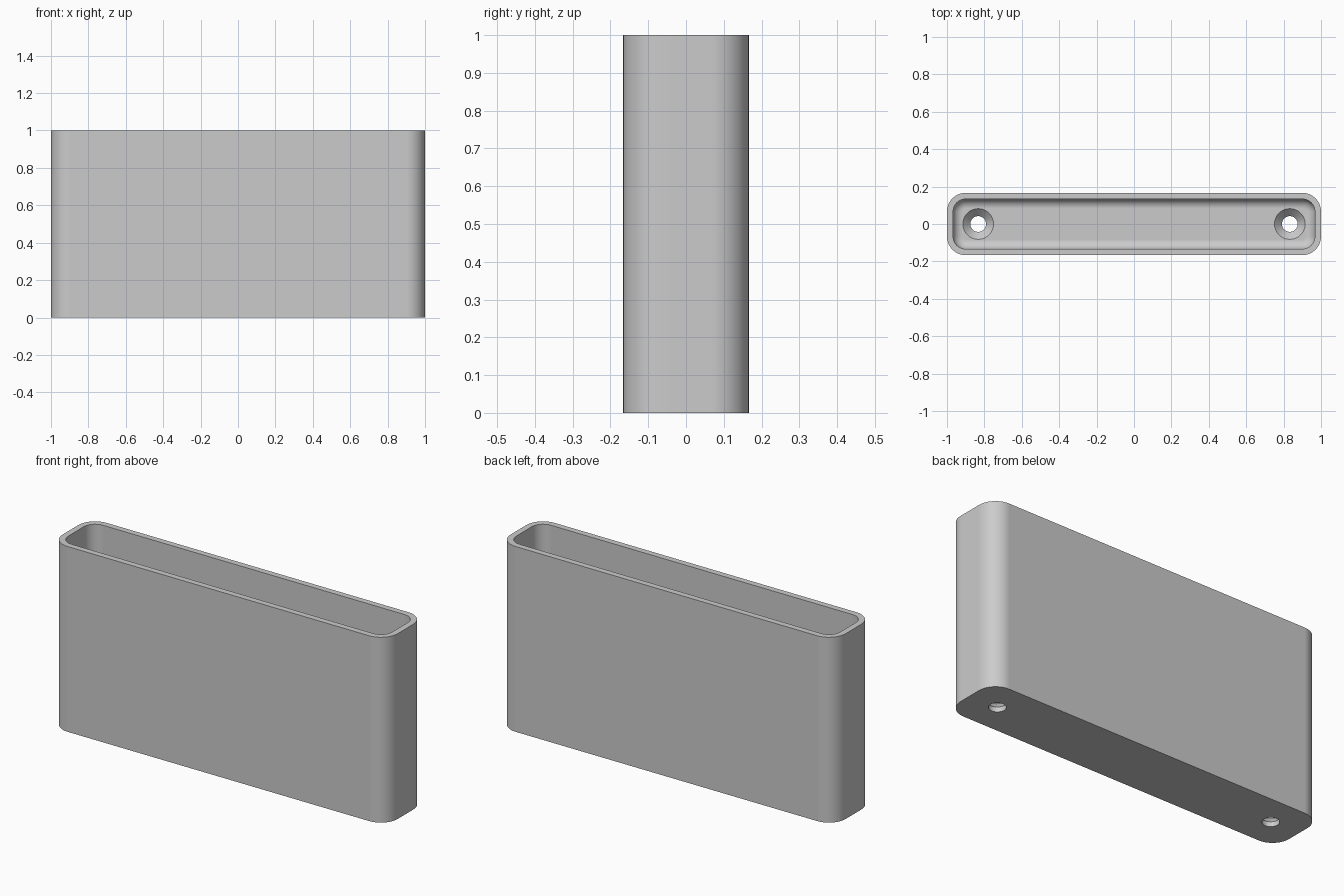
import bpy, bmesh
from math import sin, cos, pi

if "Cube" in bpy.data.objects:
    bpy.data.objects.remove(bpy.data.objects["Cube"], do_unlink=True)

HX, HY, HEIGHT = 1.0, 1 / 6, 1.0       # outer half sizes and height
WALL, FLOOR = 0.033, 0.067
CORNER, FILLET = 0.1, 0.05
STEPS = 10

grey = bpy.data.materials.new("plain grey")
grey.use_nodes = True
grey.diffuse_color = (0.6, 0.6, 0.6, 1)
grey.node_tree.nodes["Principled BSDF"].inputs["Base Color"].default_value = (0.6, 0.6, 0.6, 1)


def make_object(name, bm):
    bmesh.ops.recalc_face_normals(bm, faces=bm.faces)
    mesh = bpy.data.meshes.new(name)
    bm.to_mesh(mesh)
    bm.free()
    mesh.materials.append(grey)
    obj = bpy.data.objects.new(name, mesh)
    bpy.context.collection.objects.link(obj)
    return obj


def loft(name, rings):
    """Skin a list of closed rings and cap both ends."""
    bm = bmesh.new()
    loops = [[bm.verts.new(p) for p in ring] for ring in rings]
    for a, b in zip(loops, loops[1:]):
        for i in range(len(a)):
            j = (i + 1) % len(a)
            bm.faces.new((a[i], a[j], b[j], b[i]))
    bm.faces.new(loops[0])
    bm.faces.new(loops[-1])
    return make_object(name, bm)


def rounded_ring(inset, z):
    """Rounded rectangle, inset evenly from the outer outline."""
    r = max(CORNER - inset, 0.015)
    cx, cy = HX - inset - r, HY - inset - r
    ring = []
    for k, (sx, sy) in enumerate(((1, 1), (-1, 1), (-1, -1), (1, -1))):
        for i in range(STEPS + 1):
            a = (k + i / STEPS) * pi / 2
            ring.append((sx * cx + r * cos(a), sy * cy + r * sin(a), z))
    return ring


def circle(x, r, z, n=48):
    return [(x + r * cos(2 * pi * i / n), r * sin(2 * pi * i / n), z) for i in range(n)]


# Open-topped shell with a filleted inside floor
rings = [rounded_ring(0, 0), rounded_ring(0, HEIGHT), rounded_ring(WALL, HEIGHT)]
for i in range(STEPS + 1):
    a = i / STEPS * pi / 2
    rings.append(rounded_ring(WALL + FILLET * (1 - cos(a)), FLOOR + FILLET * (1 - sin(a))))
holder = loft("holder_body", rings)

# Countersunk screw holes through the floor
for side, x in (("left", 0.833), ("right", -0.833)):
    cutter = loft(side + "_hole_cutter", [
        circle(x, 0.042, -0.05), circle(x, 0.042, 0.026),
        circle(x, 0.082, FLOOR), circle(x, 0.082, FLOOR + 0.05)])
    cutter.hide_render = True
    mod = holder.modifiers.new(side + "_hole", 'BOOLEAN')
    mod.operation, mod.solver, mod.object = 'DIFFERENCE', 'EXACT', cutter
    bpy.context.view_layer.objects.active = holder
    bpy.ops.object.modifier_apply(modifier=mod.name)
    bpy.data.objects.remove(cutter, do_unlink=True)

# Smooth curves, crisp rims
bpy.ops.object.select_all(action='DESELECT')
holder.select_set(True)
bpy.context.view_layer.objects.active = holder
bpy.ops.object.shade_smooth_by_angle(angle=pi / 6)
weighted = holder.modifiers.new("even_shading", 'WEIGHTED_NORMAL')
weighted.keep_sharp = True
bpy.ops.object.modifier_apply(modifier=weighted.name)
